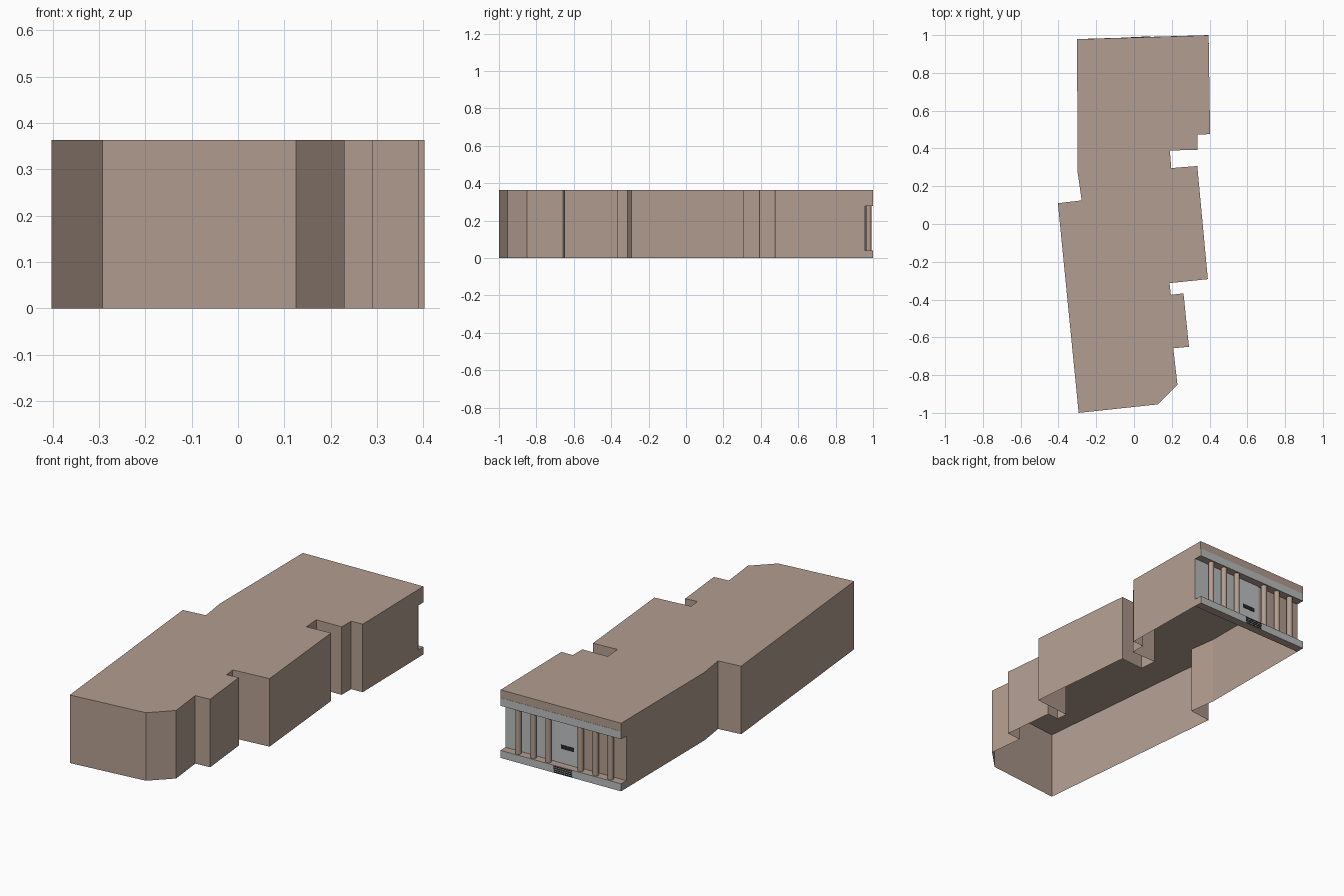
import bpy, bmesh, math
from mathutils import Matrix, Vector

cube = bpy.data.objects.get("Cube")
if cube:
    bpy.data.objects.remove(cube, do_unlink=True)


def material(name, rgb):
    m = bpy.data.materials.new(name)
    m.use_nodes = True
    col = (*rgb, 1)
    m.diffuse_color = col
    m.node_tree.nodes["Principled BSDF"].inputs["Base Color"].default_value = col
    return m


brown = material("warm_brown", (0.45, 0.34, 0.28))
grey = material("stone_grey", (0.50, 0.51, 0.51))
pale = material("pale_grey", (0.53, 0.55, 0.56))
black = material("black", (0.02, 0.02, 0.02))

HEIGHT, BASE_TOP, LINTEL = 0.363, 0.04, 0.278
RECESS = 0.044
BACK_RIGHT, BACK_LEFT = Vector((-0.302, 0.978, 0)), Vector((0.395, 0.999, 0))
along = BACK_LEFT - BACK_RIGHT
WIDTH = along.length
# Facade frame: x runs along the back wall, y points out of it
facade = Matrix.Translation(BACK_RIGHT) @ Matrix.Rotation(math.atan2(along.y, along.x), 4, 'Z')


def finish(name, bm, mat):
    bmesh.ops.recalc_face_normals(bm, faces=bm.faces)
    mesh = bpy.data.meshes.new(name)
    bm.to_mesh(mesh)
    bm.free()
    mesh.materials.append(mat)
    obj = bpy.data.objects.new(name, mesh)
    bpy.context.collection.objects.link(obj)
    return obj


def box(name, u, v, z, mat):
    """Box in the facade frame from (min, max) pairs."""
    bm = bmesh.new()
    bmesh.ops.create_cube(bm, size=1)
    for p in bm.verts:
        p.co = facade @ Vector([(a + b) / 2 + c * (b - a) for c, (a, b) in zip(p.co, (u, v, z))])
    return finish(name, bm, mat)


# Building block: extruded footprint
footprint = [
    (-0.293, -1.0), (0.125, -0.955), (0.23, -0.85), (0.208, -0.658),
    (0.291, -0.65), (0.262, -0.367), (0.195, -0.375), (0.188, -0.313),
    (0.391, -0.292), (0.335, 0.307), (0.197, 0.296), (0.19, 0.389),
    (0.337, 0.393), (0.337, 0.473), (0.403, 0.476), BACK_LEFT.xy,
    BACK_RIGHT.xy, (-0.298, 0.27), (-0.277, 0.125), (-0.403, 0.11)]
bm = bmesh.new()
floor = bm.faces.new([bm.verts.new((x, y, 0)) for x, y in footprint])
roof = bmesh.ops.extrude_face_region(bm, geom=[floor])["geom"]
bmesh.ops.translate(bm, vec=(0, 0, HEIGHT), verts=[g for g in roof if isinstance(g, bmesh.types.BMVert)])
building = finish("building", bm, brown)

# Porch recess cut through the whole back wall
cutter = box("porch_cutter", (-0.1, WIDTH + 0.1), (-RECESS, 0.1), (BASE_TOP, LINTEL), brown)
cutter.hide_render = True
cut = building.modifiers.new("porch", 'BOOLEAN')
cut.operation = 'DIFFERENCE'
cut.solver = 'EXACT'
cut.object = cutter
bpy.context.view_layer.update()
carved = bpy.data.meshes.new_from_object(building.evaluated_get(bpy.context.evaluated_depsgraph_get()))
building.modifiers.clear()
building.data = carved
bpy.data.objects.remove(cutter, do_unlink=True)

# The shell is open underneath
bm = bmesh.new()
bm.from_mesh(carved)
ground = [f for f in bm.faces if f.calc_center_median().z < 0.001]
bmesh.ops.delete(bm, geom=ground, context='FACES')
bm.to_mesh(carved)
bm.free()

# Underside of the porch ledge
box("ledge_underside", (0.001, WIDTH - 0.001), (-RECESS, -0.001), (0, 0.002), brown)

# Grey bands, wall panel and door
mid = 0.34
box("lintel_band", (0, WIDTH), (-0.001, 0.001), (LINTEL, 0.32), grey)
box("base_band", (0, WIDTH), (-0.001, 0.001), (0, BASE_TOP), grey)
box("wall_panel", (mid, WIDTH), (-RECESS - 0.001, -RECESS + 0.002), (BASE_TOP, LINTEL), grey)
box("door_panel", (mid - 0.073, mid + 0.073), (-RECESS - 0.001, -RECESS + 0.004), (BASE_TOP, LINTEL), pale)
box("door_plate", (mid - 0.042, mid + 0.034), (-RECESS, -RECESS + 0.006), (0.117, 0.138), black)

# Steps at the middle of the base
for i in range(4):
    z = i * BASE_TOP / 4
    box(f"step_{i + 1}", (mid - 0.055, mid + 0.05), (0, 0.003), (z + 0.002, z + 0.007), black)

# Porch columns, mirrored about the door
for side, s in (("left", 1), ("right", -1)):
    for i, d in enumerate((0.093, 0.18, 0.267)):
        bm = bmesh.new()
        bmesh.ops.create_cone(
            bm, cap_ends=True, segments=12, radius1=0.015, radius2=0.015, depth=LINTEL - BASE_TOP,
            matrix=facade @ Matrix.Translation((mid + s * d, -0.02, (LINTEL + BASE_TOP) / 2)))
        column = finish(f"{side}_column_{i + 1}", bm, brown)
        for f in column.data.polygons:
            f.use_smooth = len(f.vertices) == 4
